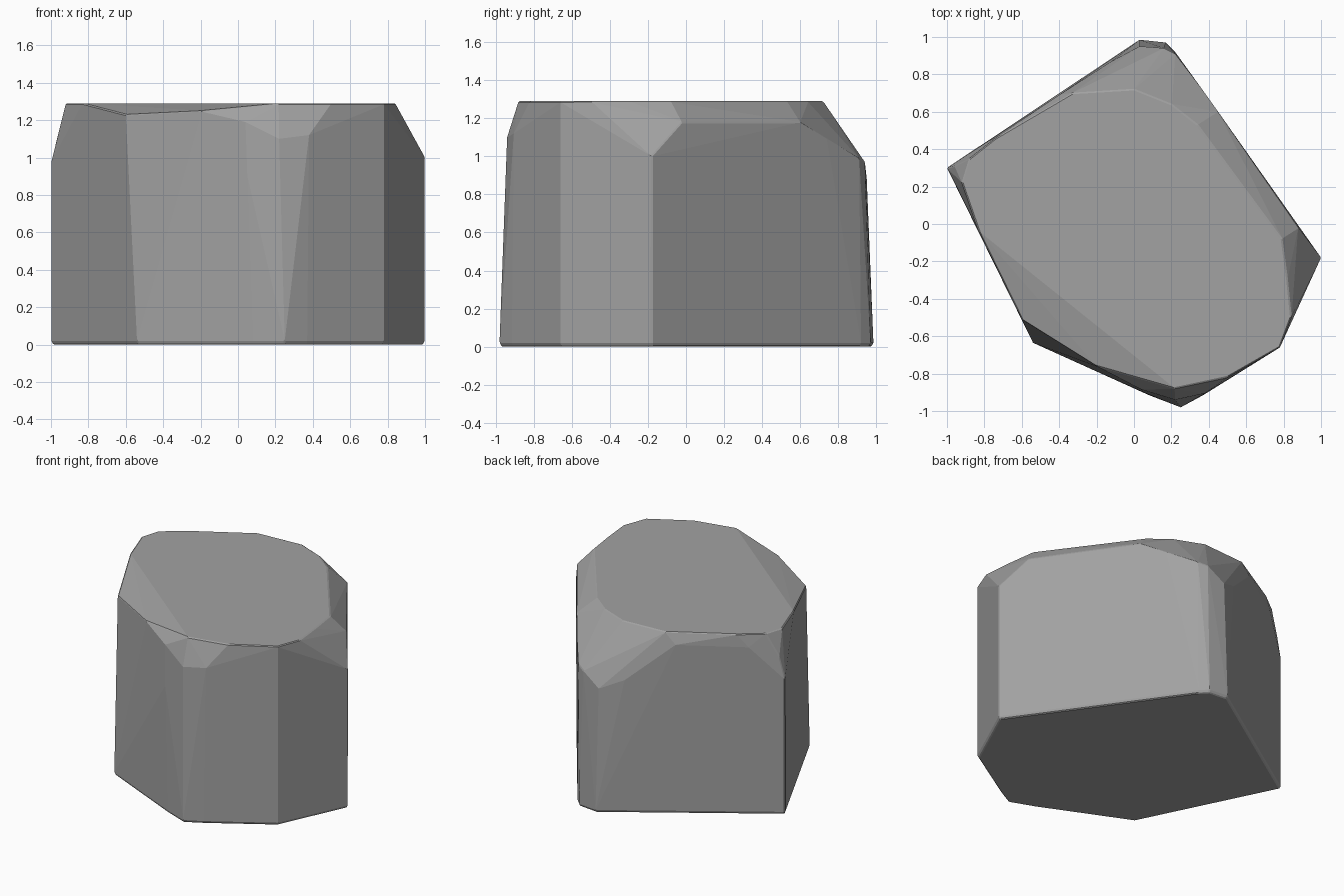
import bpy, bmesh

if "Cube" in bpy.data.objects:
    bpy.data.objects.remove(bpy.data.objects["Cube"])

H = 1.29

# Footprint of the block, counter-clockwise from the left corner
base = [(-1, .3), (-.54, -.635), (.08, -.915), (.25, -.98), (.37, -.915), (.52, -.81),
        (.78, -.66), (1, -.18), (.87, 0), (.22, .92), (.17, .97), (.03, .985)]

# Outline of the flat top
top = [(-.92, .22), (-.88, .35), (-.74, .46), (-.33, .70), (0, .72), (.2, .64),
       (.34, .53), (.79, -.08), (.82, -.3), (.84, -.5), (.78, -.66), (.5, -.82),
       (.22, -.88), (-.83, -.04)]

# Chipped shoulders between the upright walls and the top
left_chips = [(-1, .3, .97), (-.96, .31, 1.13), (-.8, .43, 1.2), (-.4, .69, 1.21)]
front_chips = [(-.6, -.51, 1.23), (-.2, -.76, 1.25), (.04, -.885, 1.19),
               (.05, -.9, .9), (.22, -.94, 1.1), (.38, -.905, 1.12), (.52, -.81, 1.26)]
right_chips = [(1, -.18, 1.0), (.88, -.02, 1.18), (.45, .6, 1.18)]
back_chips = [(.35, .74, 1.09), (.22, .91, .99), (.16, .94, .97),
              (.03, .95, .88), (-.12, .87, .95)]

points = [(x * .99, y * .99, 0) for x, y in base]      # worn lower edge
points += [(x, y, .02) for x, y in base]
points += left_chips + front_chips + right_chips + back_chips
points += [(x, y, H) for x, y in top]

# Wrap the points into one faceted solid
bm = bmesh.new()
for p in points:
    bm.verts.new(p)
hull = bmesh.ops.convex_hull(bm, input=bm.verts[:])
loose = list({v for v in hull["geom_interior"] + hull["geom_unused"]
              if isinstance(v, bmesh.types.BMVert) and not v.link_faces})
bmesh.ops.delete(bm, geom=loose, context='VERTS')
bmesh.ops.dissolve_limit(bm, angle_limit=.03, verts=bm.verts[:], edges=bm.edges[:])
bmesh.ops.recalc_face_normals(bm, faces=bm.faces[:])

mesh = bpy.data.meshes.new("stone_block")
bm.to_mesh(mesh)
bm.free()
block = bpy.data.objects.new("stone_block", mesh)
bpy.context.collection.objects.link(block)

# Dark grey stone
stone = bpy.data.materials.new("dark_stone")
stone.diffuse_color = (.36, .36, .36, 1)
stone.use_nodes = True
stone.node_tree.nodes["Principled BSDF"].inputs["Base Color"].default_value = stone.diffuse_color
mesh.materials.append(stone)

# Slightly softened arrises
bevel = block.modifiers.new("worn_edges", 'BEVEL')
bevel.width = .006
bevel.segments = 1
bevel.limit_method = 'ANGLE'
bevel.angle_limit = .6
